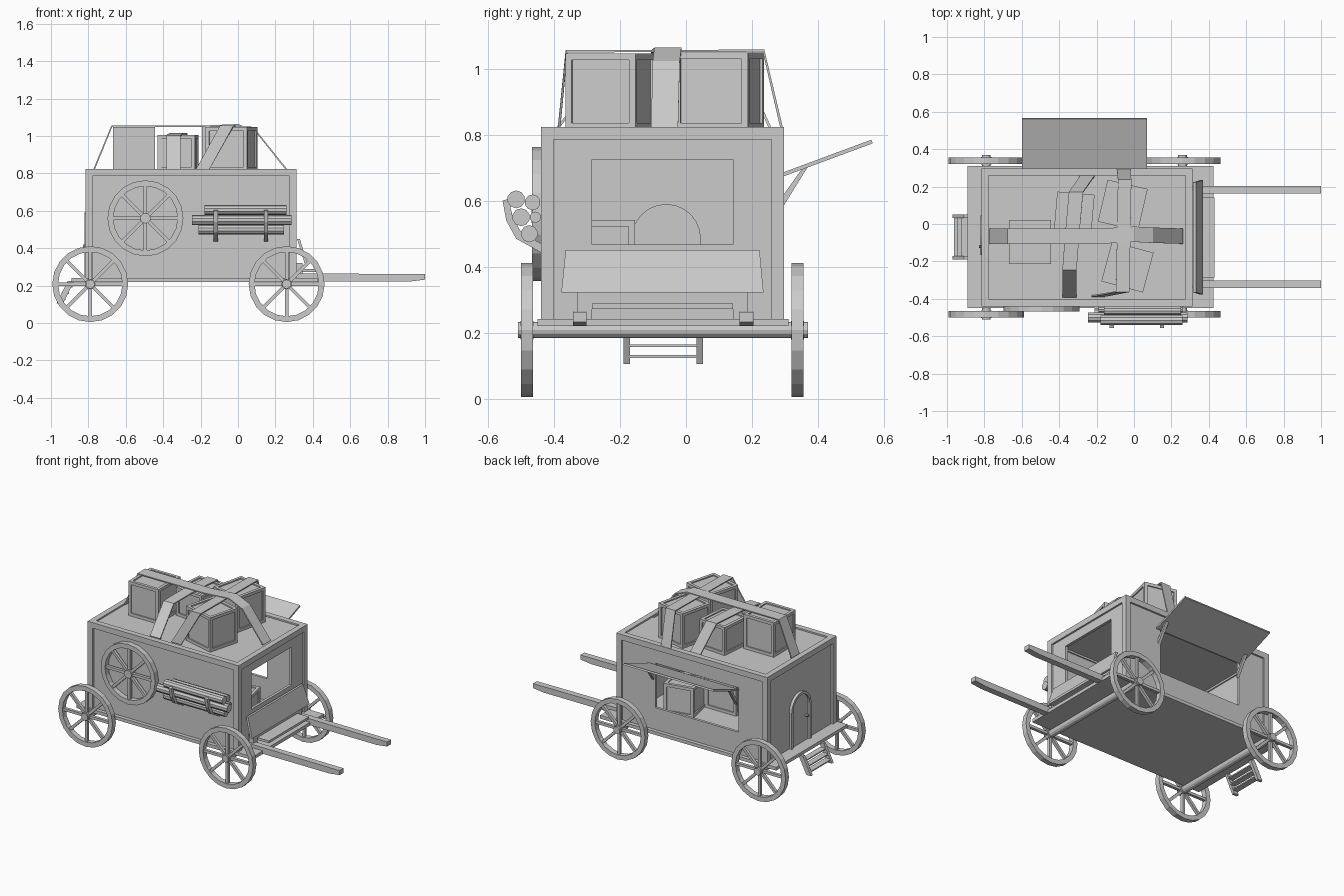
import bpy, bmesh
from math import pi, cos, sin, radians
from mathutils import Vector, Matrix

if "Cube" in bpy.data.objects:
    bpy.data.objects.remove(bpy.data.objects["Cube"])

CY = -0.072                                   # wagon centre line
X0, X1, Y0, Y1, Z0, Z1 = -0.815, 0.313, -0.44, 0.297, 0.24, 0.823


def finish(name, bm, mat=None):
    bmesh.ops.recalc_face_normals(bm, faces=bm.faces)
    me = bpy.data.meshes.new(name)
    bm.to_mesh(me)
    bm.free()
    ob = bpy.data.objects.new(name, me)
    bpy.context.collection.objects.link(ob)
    if mat:
        ob.matrix_world = mat
    return ob


def add_box(bm, lo, hi, mat=Matrix()):
    lo, hi = Vector(lo), Vector(hi)
    m = mat @ Matrix.Translation((lo + hi) / 2) @ Matrix.Diagonal((*(hi - lo), 1))
    bmesh.ops.create_cube(bm, size=1, matrix=m)


def boxes(name, items, mat=None):
    bm = bmesh.new()
    for lo, hi in items:
        add_box(bm, lo, hi)
    return finish(name, bm, mat)


def prism(name, pts, off):
    """Extrude a flat polygon of 3D points along an offset."""
    bm = bmesh.new()
    f = bm.faces.new([bm.verts.new(p) for p in pts])
    r = bmesh.ops.extrude_face_region(bm, geom=[f], use_keep_orig=True)
    vs = [v for v in r['geom'] if isinstance(v, bmesh.types.BMVert)]
    bmesh.ops.translate(bm, verts=vs, vec=off)
    return finish(name, bm)


def rod(name, a, b, r, n=12):
    a, b = Vector(a), Vector(b)
    bm = bmesh.new()
    m = Matrix.Translation((a + b) / 2) @ (b - a).to_track_quat('Z', 'Y').to_matrix().to_4x4()
    bmesh.ops.create_cone(bm, cap_ends=True, segments=n, radius1=r, radius2=r,
                          depth=(b - a).length, matrix=m)
    return finish(name, bm)


def wheel(name, x, y, z, w=0.036, R=0.203, r=0.172, n=20):
    bm = bmesh.new()
    # rim: rectangular section swept round
    rings = []
    for i in range(n):
        a = 2 * pi * i / n
        rings.append([bm.verts.new((cos(a) * q, t, sin(a) * q)) for q, t in
                      ((R, -w / 2), (R, w / 2), (r, w / 2), (r, -w / 2))])
    for i in range(n):
        p, q = rings[i], rings[(i + 1) % n]
        for k in range(4):
            bm.faces.new((p[k], p[(k + 1) % 4], q[(k + 1) % 4], q[k]))
    # spokes and hub
    for i in range(8):
        add_box(bm, (0.01, -0.01, -0.009), (r + 0.005, 0.01, 0.009), Matrix.Rotation(i * pi / 4, 4, 'Y'))
    bmesh.ops.create_cone(bm, cap_ends=True, segments=12, radius1=0.028, radius2=0.028,
                          depth=w * 1.1, matrix=Matrix.Rotation(pi / 2, 4, 'X'))
    return finish(name, bm, Matrix.Translation((x, y, z)))


def crate(name, x, y, z, sx, sy, h, rot):
    t, d = 0.02, 0.008
    a, b = sx / 2, sy / 2
    items = [((-a + d, -b + d, d), (a - d, b - d, h - d))]
    for s in (-1, 1):
        for u in (-1, 1):
            xs = sorted((s * a, s * (a - t)))
            ys = sorted((u * b, u * (b - t)))
            items.append(((xs[0], ys[0], 0), (xs[1], ys[1], h)))
        for zz in (0, h - t):
            xs = sorted((s * a, s * (a - t)))
            ys = sorted((s * b, s * (b - t)))
            items.append(((xs[0], -b + t, zz), (xs[1], b - t, zz + t)))
            items.append(((-a + t, ys[0], zz), (a - t, ys[1], zz + t)))
    return boxes(name, items, Matrix.Translation((x, y, z)) @ Matrix.Rotation(radians(rot), 4, 'Z'))


def strap(name, path, side):
    bm = bmesh.new()
    side = Vector(side)
    rows = [(bm.verts.new(Vector(p) - side), bm.verts.new(Vector(p) + side)) for p in path]
    for p, q in zip(rows, rows[1:]):
        bm.faces.new((p[0], p[1], q[1], q[0]))
    ob = finish(name, bm)
    m = ob.modifiers.new("thickness", 'SOLIDIFY')
    m.thickness, m.offset = 0.008, 0
    return ob


def holed_wall(name, axis, a, b, u, v, hu, hv):
    """Thin wall between a and b on an axis, with a rectangular hole."""
    parts = [(u[0], hu[0], *v), (hu[1], u[1], *v), (*hu, v[0], hv[0]), (*hu, hv[1], v[1])]
    if axis == 'x':
        return boxes(name, [((a, p[0], p[2]), (b, p[1], p[3])) for p in parts])
    return boxes(name, [((p[0], a, p[2]), (p[1], b, p[3])) for p in parts])


# floor, corner posts and top rails
boxes("floor", [((-0.89, -0.45, 0.22), (0.425, 0.31, 0.242))])
t = 0.038
frame = [((x, y, Z0), (x + t, y + t, Z1)) for x in (X0, X1 - t) for y in (Y0, Y1 - t)]
frame += [((X0 + t, y, Z1 - t), (X1 - t, y + t, Z1)) for y in (Y0, Y1 - t)]
frame += [((x, Y0 + t, Z1 - t), (x + t, Y1 - t, Z1)) for x in (X0, X1 - t)]
boxes("body_frame", frame)

# walls and roof, slightly inset
boxes("roof", [((X0 + t, Y0 + t, Z1 - 0.025), (X1 - t, Y1 - t, Z1 - 0.01))])
boxes("front_wall", [((X0 + t, Y0 + 0.015, Z0), (X1 - t, Y0 + 0.03, Z1 - t))])
holed_wall("counter_wall", 'y', Y1 - 0.03, Y1 - 0.012, (X0 + t, X1 - t), (Z0, Z1 - t), (-0.59, 0.03), (0.39, 0.69))
holed_wall("driver_wall", 'x', X1 - 0.03, X1 - 0.012, (Y0 + t, Y1 - t), (Z0, Z1 - t), (-0.285, 0.143), (0.468, 0.725))
boxes("rear_wall", [((X0 + 0.012, Y0 + t, Z0), (X0 + 0.03, Y1 - t, Z1 - t))])


# arched rear door with raised surround and knob
def arch(w, x, top=0.485):
    return [(x, -0.06 - w, Z0)] + [(x, -0.06 - w * cos(pi * i / 12), top + w * sin(pi * i / 12))
                                   for i in range(13)] + [(x, -0.06 + w, Z0)]


prism("door", arch(0.09, X0 + 0.006), (0.03, 0, 0))
outer, inner = arch(0.105, X0 - 0.006), arch(0.088, X0 - 0.006)
for i in range(len(outer) - 1):
    prism("door_surround", [outer[i], outer[i + 1], inner[i + 1], inner[i]], (0.045, 0, 0))
rod("door_knob", (X0 - 0.015, -0.12, 0.41), (X0 + 0.01, -0.12, 0.41), 0.009, 8)

# counter flap and its struts
prism("awning", [(-0.6, 0.292, 0.685), (-0.6, 0.562, 0.785), (-0.6, 0.566, 0.774), (-0.6, 0.296, 0.674)], (0.67, 0, 0))
for x in (-0.585, 0.035):
    prism("awning_strut", [(x, 0.29, 0.61), (x, 0.355, 0.702), (x, 0.372, 0.707), (x, 0.29, 0.575)], (0.02, 0, 0))

# wheels and axles
for x in (-0.79, 0.26):
    rod("axle", (x, -0.51, 0.208), (x, 0.37, 0.208), 0.024)
    for y in (-0.482, 0.338):
        wheel("wheel", x, y, 0.208)
wheel("spare_wheel", -0.495, -0.449, 0.56)

# pulling shafts with tapered tips
for y in (-0.343, 0.162):
    prism("shaft", [(0.3, y, 0.222), (0.92, y, 0.222), (1.0, y, 0.232), (1.0, y, 0.262), (0.3, y, 0.265)], (0, 0.042, 0))

# driver seat
prism("seat_back", [(0.316, -0.365, 0.45), (0.316, 0.223, 0.45), (0.355, 0.235, 0.322), (0.355, -0.378, 0.322)], (0.015, 0, 0))
boxes("seat", [((0.313, -0.285, 0.272), (0.43, 0.143, 0.288)),
               ((0.313, -0.33, 0.242), (0.345, -0.285, 0.322)), ((0.313, 0.143, 0.242), (0.345, 0.187, 0.322)),
               ((0.313, -0.285, 0.288), (0.345, 0.143, 0.322))])

# rear steps
for y in (-0.19, 0.032):
    prism("step_rail", [(-0.875, y, 0.225), (-0.91, y, 0.225), (-0.97, y, 0.105), (-0.935, y, 0.105)], (0, 0.02, 0))
for x, z in ((-0.905, 0.193), (-0.923, 0.16), (-0.942, 0.128)):
    boxes("step", [((x - 0.02, -0.17, z - 0.004), (x + 0.02, 0.032, z + 0.004))])

# firewood and its two curved holders
for y, z, r, a, b in ((-0.515, 0.604, 0.027, -0.18, 0.26), (-0.465, 0.595, 0.024, -0.16, 0.25),
                      (-0.5, 0.55, 0.027, -0.245, 0.285), (-0.457, 0.55, 0.017, -0.19, 0.26),
                      (-0.475, 0.5, 0.026, -0.21, 0.245)):
    rod("log", (a, y, z), (b, y, z), r, 10)
for x in (-0.13, 0.138):
    path = [(-0.556, 0.6), (-0.545, 0.54), (-0.515, 0.485), (-0.425, 0.435)]
    back = [(-0.425, 0.462), (-0.5, 0.505), (-0.525, 0.55), (-0.538, 0.606)]
    prism("log_holder", [(x, p, q) for p, q in path + back], (0.022, 0, 0))

# cargo crates on the roof and inside
for c in ((-0.557, -0.097, 0.815, 0.225, 0.235, 0.232, 0), (-0.32, 0.055, 0.815, 0.2, 0.22, 0.19, -5),
          (-0.06, 0.1, 0.815, 0.22, 0.23, 0.235, -13), (-0.035, -0.23, 0.815, 0.23, 0.22, 0.232, -15),
          (0.05, -0.06, 0.242, 0.2, 0.2, 0.2, 12), (-0.15, -0.27, 0.242, 0.23, 0.23, 0.3, 0)):
    crate("crate", *c)

# straps over the cargo
strap("long_strap", [(-0.77, -0.065, 0.82), (-0.675, -0.065, 1.052), (-0.18, -0.065, 1.052), (0, -0.055, 1.06),
                     (0.1, -0.06, 1.02), (0.26, -0.065, 0.82)], (0, 0.041, 0))
strap("cross_strap_left", [(-0.345, -0.39, 0.82), (-0.345, -0.245, 1.0), (-0.33, -0.05, 1.012), (-0.31, 0.17, 1.012),
                           (-0.25, 0.255, 0.82)], (0.038, 0, 0))
strap("cross_strap_right", [(-0.19, -0.385, 0.82), (-0.06, -0.362, 1.053), (-0.05, 0.235, 1.055),
                            (-0.055, 0.29, 0.82)], (0.036, 0, 0))
